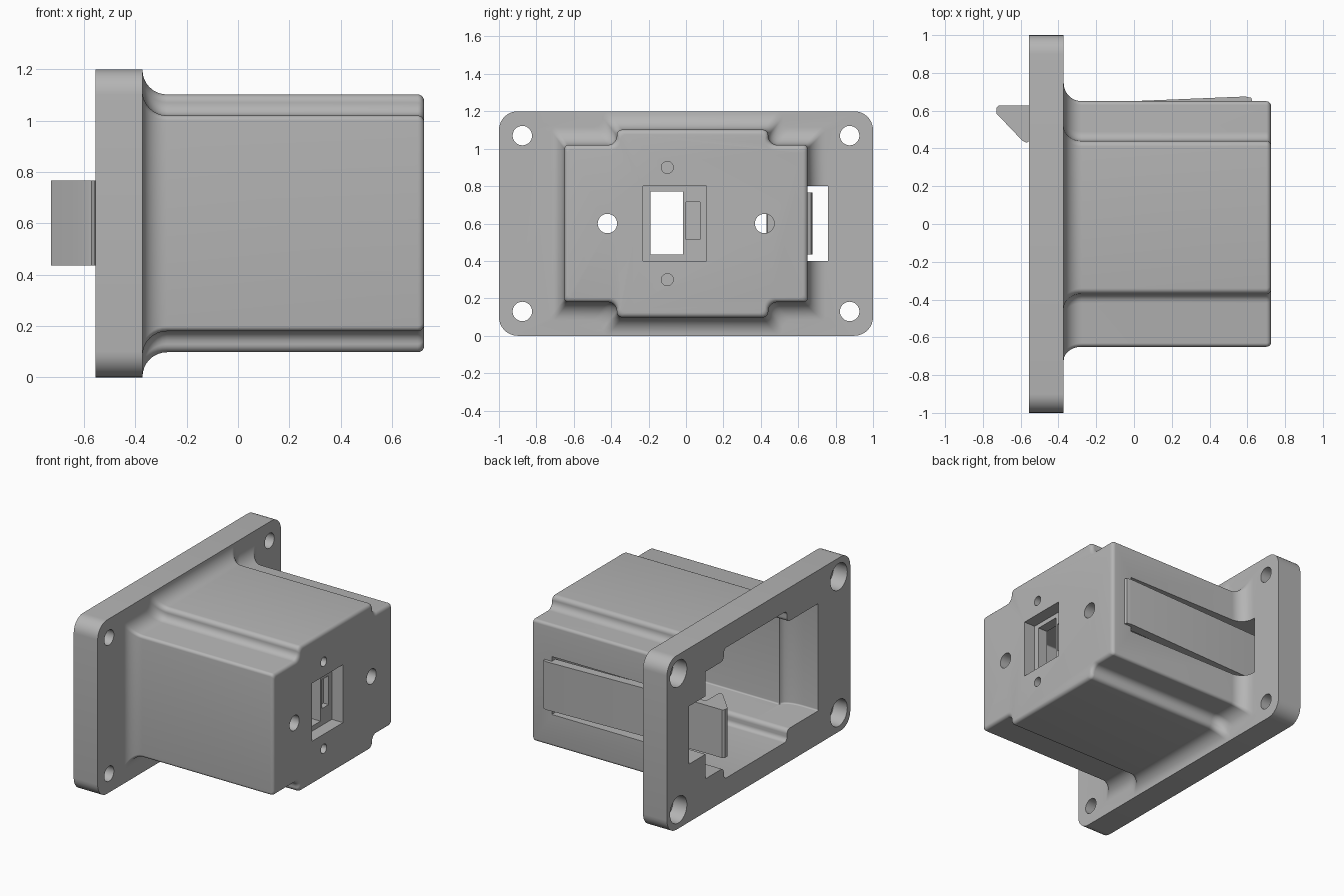
import bpy, bmesh, math
from mathutils import Vector

if "Cube" in bpy.data.objects:
    bpy.data.objects.remove(bpy.data.objects["Cube"])

grey = bpy.data.materials.new("matte grey")
grey.diffuse_color = (0.46, 0.46, 0.46, 1)
grey.use_nodes = True
grey.node_tree.nodes["Principled BSDF"].inputs["Base Color"].default_value = grey.diffuse_color


def loft(name, rings):
    """Closed solid through a list of equal-length vertex rings."""
    bm = bmesh.new()
    rows = [[bm.verts.new(p) for p in r] for r in rings]
    n = len(rows[0])
    for a, b in zip(rows, rows[1:]):
        for i in range(n):
            j = (i + 1) % n
            bm.faces.new((a[i], a[j], b[j], b[i]))
    bm.faces.new(rows[0])
    bm.faces.new(rows[-1])
    bmesh.ops.recalc_face_normals(bm, faces=bm.faces)
    me = bpy.data.meshes.new(name)
    bm.to_mesh(me)
    bm.free()
    me.materials.append(grey)
    ob = bpy.data.objects.new(name, me)
    bpy.context.collection.objects.link(ob)
    return ob


def rounded(corners, x, steps=6):
    """Round (y, z, radius) corners into a ring at the given x."""
    ring = []
    for i, (y, z, r) in enumerate(corners):
        p = Vector((y, z))
        a = (Vector(corners[i - 1][:2]) - p).normalized() * r
        b = (Vector(corners[(i + 1) % len(corners)][:2]) - p).normalized() * r
        for k in range(steps + 1):
            t = math.pi / 2 * k / steps
            q = p + a * (1 - math.sin(t)) + b * (1 - math.cos(t))
            ring.append((x, q.x, q.y))
    return ring


def cross(x, wide, tall, r):
    """Cross-shaped section from two (y0, y1, z0, z1) boxes."""
    a0, a1, c0, c1 = wide
    b0, b1, d0, d1 = tall
    ro, ri, rt = r
    return rounded([(a0, c0, ro), (b0, c0, ri), (b0, d0, rt), (b1, d0, rt),
                    (b1, c0, ri), (a1, c0, ro), (a1, c1, ro), (b1, c1, ri),
                    (b1, d1, rt), (b0, d1, rt), (b0, c1, ri), (a0, c1, ro)], x)


def shell(x, d):
    """Outer housing section, grown by d."""
    return cross(x, (-0.65 - 0.75 * d, 0.65 + d, 0.18 - d, 1.02 + d),
                 (-0.37 - 0.8 * d, 0.44 + 0.8 * d, 0.098 - d, 1.102 + d),
                 (0.02, 0.048, 0.03))


def box(x0, x1, y0, y1, z0, z1):
    ring = [(y0, z0), (y1, z0), (y1, z1), (y0, z1)]
    return loft("cutter", [[(x, y, z) for y, z in ring] for x in (x0, x1)])


def drill(x0, x1, y, z, r, n=32):
    return loft("cutter", [[(x, y + r * math.cos(2 * math.pi * i / n),
                             z + r * math.sin(2 * math.pi * i / n))
                            for i in range(n)] for x in (x0, x1)])


def boolean(target, tool, op):
    tool.hide_render = True
    bpy.context.view_layer.objects.active = target
    m = target.modifiers.new("cut", 'BOOLEAN')
    m.operation, m.solver, m.object = op, 'EXACT', tool
    bpy.ops.object.modifier_apply(modifier=m.name)
    bpy.data.objects.remove(tool, do_unlink=True)


# mounting flange
plate = [(-1, 0, 0.1), (1, 0, 0.1), (1, 1.2, 0.1), (-1, 1.2, 0.1)]
housing = loft("housing", [rounded(plate, x, 8) for x in (-0.555, -0.372)])

# body with flared root and rounded front rim
rings = [shell(-0.42, 0.095)]
for k in range(9):
    t = math.pi / 2 * k / 8
    rings.append(shell(-0.372 + 0.095 * (1 - math.cos(t)), 0.095 * (1 - math.sin(t))))
for k in range(6):
    t = math.pi / 2 * k / 5
    rings.append(shell(0.700 + 0.025 * math.sin(t), -0.025 * (1 - math.cos(t))))
boolean(housing, loft("body", rings), 'UNION')


# hollow inside, slightly wider at the mouth on one side
def hollow(x, d):
    return cross(x, (-0.59 - d, 0.58, 0.23, 0.97), (-0.31, 0.38, 0.15, 1.05),
                 (0.01, 0.03, 0.03))


rings = [hollow(-0.6, 0.06)]
for k in range(7):
    t = math.pi / 2 * k / 6
    rings.append(hollow(-0.44 + 0.14 * math.sin(t), 0.06 * math.cos(t)))
rings.append(hollow(0.57, 0))
boolean(housing, loft("cutter", rings), 'DIFFERENCE')

# latch slot through the side wall and flange
boolean(housing, box(-0.6, 0.57, 0.5, 0.76, 0.4, 0.8), 'DIFFERENCE')

# counterbored corner screw holes
for y in (-0.875, 0.875):
    for z in (0.13, 1.07):
        boolean(housing, drill(-0.6, -0.3, y, z, 0.052), 'DIFFERENCE')
        boolean(housing, drill(-0.6, -0.45, y, z, 0.092), 'DIFFERENCE')

# front wall: connector recess, window, small pocket, holes
boolean(housing, box(0.64, 0.8, -0.23, 0.11, 0.4, 0.8), 'DIFFERENCE')
boolean(housing, box(0.5, 0.8, -0.19, -0.015, 0.435, 0.77), 'DIFFERENCE')
boolean(housing, box(0.6, 0.8, 0.0, 0.075, 0.515, 0.715), 'DIFFERENCE')
for y in (-0.42, 0.42):
    boolean(housing, drill(0.5, 0.8, y, 0.6, 0.052), 'DIFFERENCE')
for z in (0.3, 0.9):
    boolean(housing, drill(0.62, 0.8, -0.1, z, 0.032), 'DIFFERENCE')

# latch arm with hook, rooted in the side wall near the front
outline = [(0.63, 0.64), (0.62, 0.668), (0.59, 0.675), (-0.555, 0.628),
           (-0.715, 0.628), (-0.728, 0.615), (-0.728, 0.585), (-0.59, 0.44),
           (-0.57, 0.43), (-0.557, 0.437), (-0.555, 0.575), (0.57, 0.61)]
latch = loft("latch_arm", [[(x, y, z) for x, y in outline] for z in (0.435, 0.767)])

# smooth curved faces, keep edges crisp
for ob in (housing, latch):
    bpy.ops.object.select_all(action='DESELECT')
    ob.select_set(True)
    bpy.context.view_layer.objects.active = ob
    bpy.ops.object.shade_smooth_by_angle(angle=math.radians(30))
